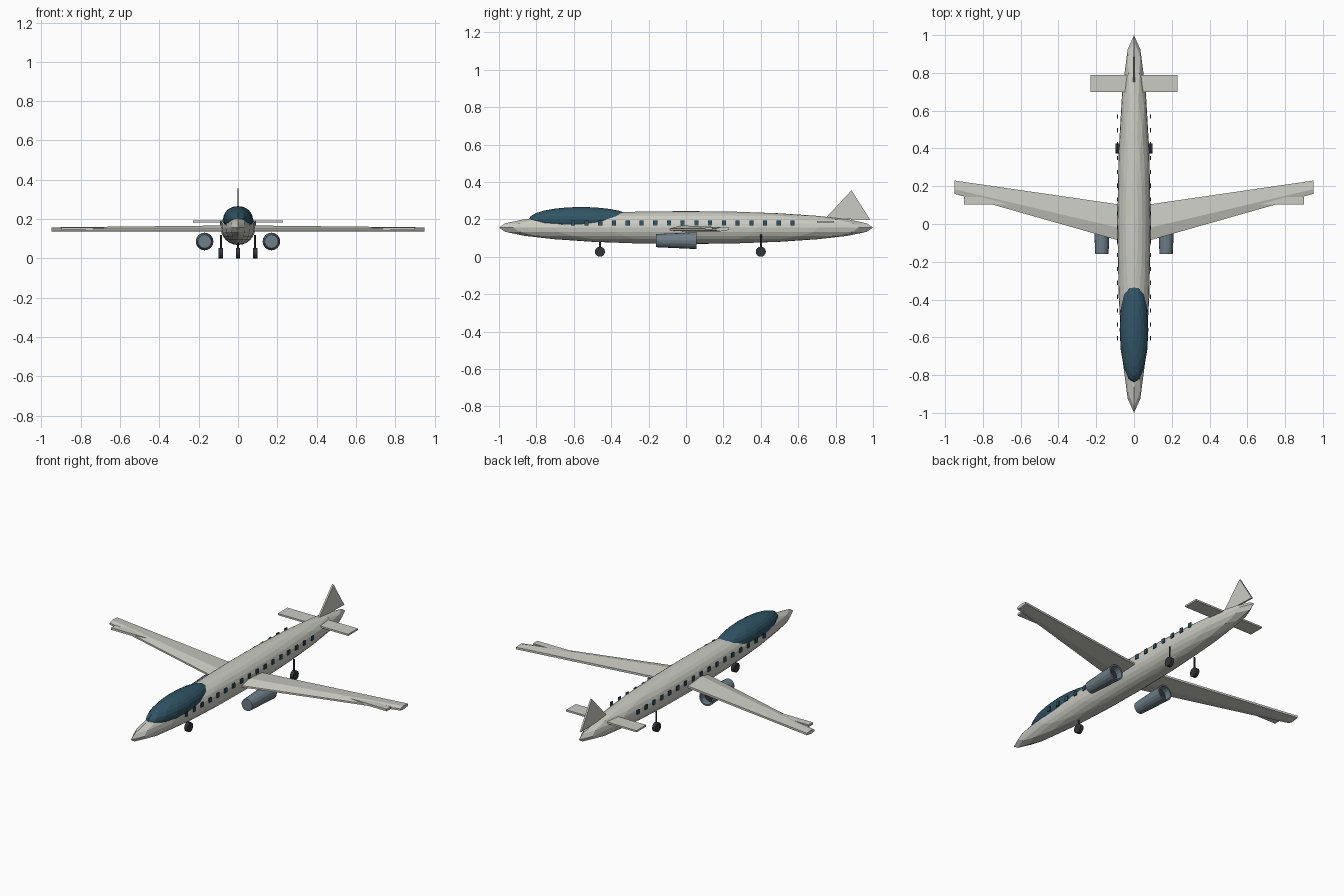
import bpy, bmesh, math
from mathutils import Matrix, Vector

if "Cube" in bpy.data.objects:
    bpy.data.objects.remove(bpy.data.objects["Cube"])


def material(name, rgb):
    m = bpy.data.materials.new(name)
    m.diffuse_color = (*rgb, 1)
    m.use_nodes = True
    m.node_tree.nodes["Principled BSDF"].inputs["Base Color"].default_value = m.diffuse_color
    return m


SHELL = material("shell", (0.60, 0.60, 0.55))
GLASS = material("glass", (0.03, 0.09, 0.13))
METAL = material("engine_metal", (0.16, 0.21, 0.25))
DARK = material("dark", (0.03, 0.035, 0.04))


def finish(name, bm, *mats):
    bmesh.ops.recalc_face_normals(bm, faces=bm.faces)
    me = bpy.data.meshes.new(name)
    bm.to_mesh(me)
    bm.free()
    for m in mats:
        me.materials.append(m)
    ob = bpy.data.objects.new(name, me)
    bpy.context.collection.objects.link(ob)
    return ob


def ellipsoid(name, loc, radii, mat, seg=16, rings=12):
    bm = bmesh.new()
    bmesh.ops.create_uvsphere(bm, u_segments=seg, v_segments=rings, radius=1,
                              matrix=Matrix.Translation(loc) @ Matrix.Diagonal((*radii, 1)))
    return finish(name, bm, mat)


def box(name, loc, size, mat):
    bm = bmesh.new()
    bmesh.ops.create_cube(bm, size=1, matrix=Matrix.Translation(loc) @ Matrix.Diagonal((*size, 1)))
    return finish(name, bm, mat)


def cylinder(name, loc, r, depth, axis, mat, seg=16):
    rot = Matrix.Rotation(math.pi / 2, 4, 'Y') if axis == 'X' else Matrix()
    bm = bmesh.new()
    bmesh.ops.create_cone(bm, cap_ends=True, segments=seg, radius1=r, radius2=r, depth=depth,
                          matrix=Matrix.Translation(loc) @ rot)
    return finish(name, bm, mat)


def loft(name, rows, mat):
    """Closed solid between two matching polygons."""
    bm = bmesh.new()
    a, b = [[bm.verts.new(p) for p in row] for row in rows]
    n = len(a)
    bm.faces.new(a)
    bm.faces.new(b)
    for i in range(n):
        j = (i + 1) % n
        bm.faces.new((a[i], a[j], b[j], b[i]))
    return finish(name, bm, mat)


# Body and canopy
ellipsoid("fuselage", (0, 0, 0.156), (0.088, 1.0, 0.088), SHELL)
ellipsoid("canopy", (0, -0.56, 0.2), (0.076, 0.28, 0.066), GLASS)


def wing_section(x, y0, y1, top):
    pts = [(0, .140), (0, .150), (.35, top), (1, .155), (1, .143), (.35, .136)]
    return [(x, y0 + f * (y1 - y0), z) for f, z in pts]


for side, s in (("left", 1), ("right", -1)):
    # Swept wing and thin aileron
    loft(f"wing_{side}", [wing_section(0, -0.11, 0.092, 0.168),
                          wing_section(s * 0.95, 0.16, 0.23, 0.158)], SHELL)
    box(f"aileron_{side}", (s * 0.74, 0.122, 0.151), (0.32, 0.04, 0.013), SHELL)

    # Engine pod with a hollow rear
    bm = bmesh.new()
    bmesh.ops.create_cone(bm, cap_ends=True, segments=16, radius1=0.035, radius2=0.045, depth=0.215,
                          matrix=Matrix.Translation((s * 0.17, -0.052, 0.086))
                          @ Matrix.Rotation(-math.pi / 2, 4, 'X'))
    rear = max(bm.faces, key=lambda f: f.calc_center_median().y)
    bmesh.ops.inset_region(bm, faces=[rear], thickness=0.008)
    wall = bmesh.ops.extrude_face_region(bm, geom=[rear])
    bmesh.ops.delete(bm, geom=[rear], context='FACES_ONLY')
    bmesh.ops.translate(bm, vec=Vector((0, -0.04, 0)),
                        verts=[g for g in wall["geom"] if isinstance(g, bmesh.types.BMVert)])
    for f in wall["geom"]:
        if isinstance(f, bmesh.types.BMFace):
            f.material_index = 1
    finish(f"engine_{side}", bm, METAL, DARK)

    # Cabin windows
    for i in range(17):
        box(f"window_{side}_{i + 1}", (s * 0.0875, -0.605 + i * 0.0734, 0.181),
            (0.006, 0.022, 0.026), GLASS)

    # Main gear
    cylinder(f"main_wheel_{side}", (s * 0.088, 0.40, 0.027), 0.027, 0.021, 'X', DARK)
    cylinder(f"main_strut_{side}", (s * 0.086, 0.40, 0.075), 0.005, 0.09, 'Z', DARK, 8)

# Nose gear
cylinder("nose_wheel", (0, -0.46, 0.027), 0.027, 0.021, 'X', DARK)
cylinder("nose_strut", (0, -0.46, 0.075), 0.005, 0.09, 'Z', DARK, 8)

# Tail
box("tailplane", (0, 0.745, 0.187), (0.46, 0.09, 0.01), SHELL)
fin = [(0.745, 0.205), (0.885, 0.355), (0.985, 0.197)]
loft("tail_fin", [[(x, y, z) for y, z in fin] for x in (-0.005, 0.005)], SHELL)
